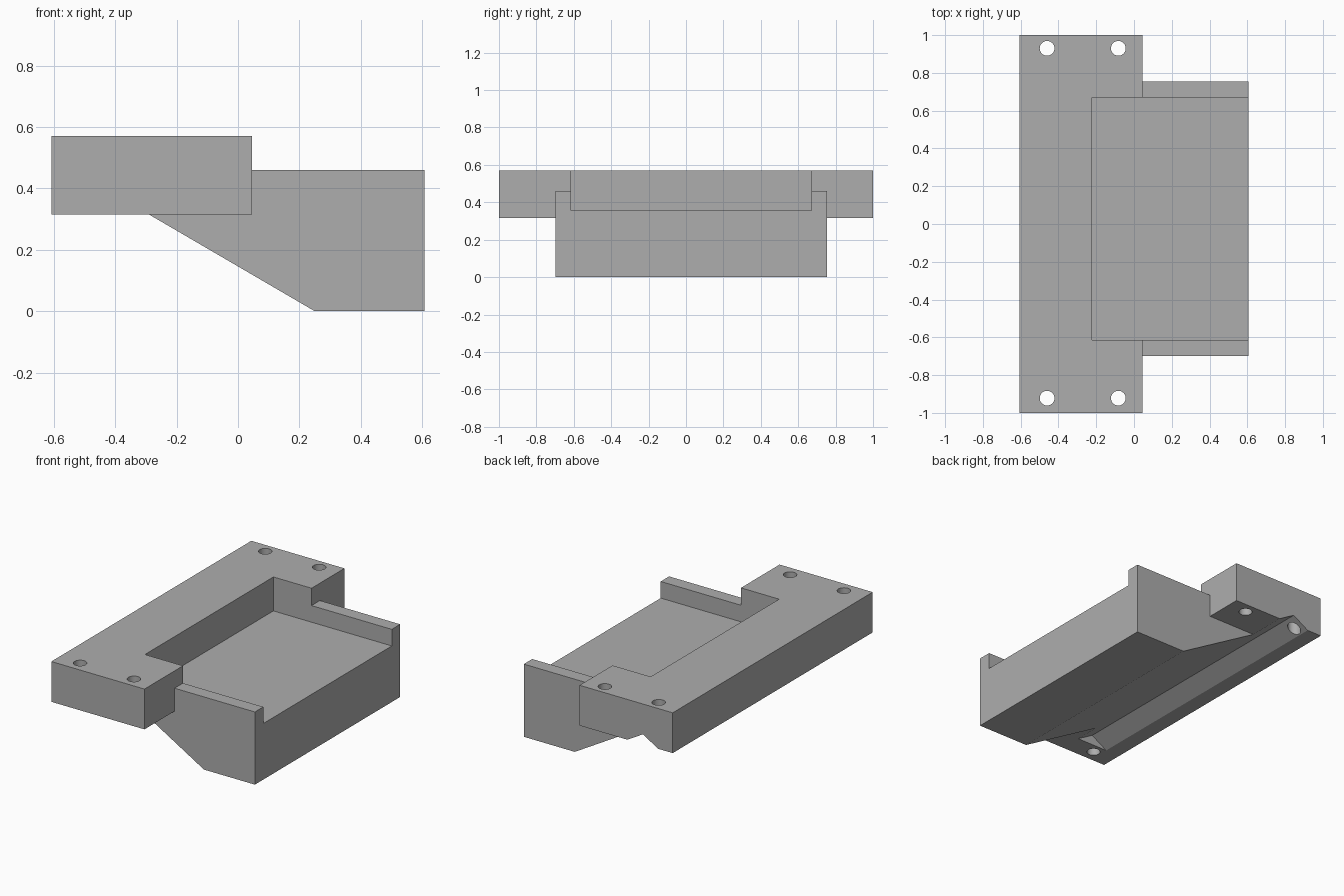
import bpy
import bmesh

cube = bpy.data.objects.get("Cube")
if cube:
    bpy.data.objects.remove(cube, do_unlink=True)

grey = bpy.data.materials.new("plain grey")
grey.use_nodes = True
grey.diffuse_color = (0.42, 0.42, 0.42, 1)
grey.node_tree.nodes["Principled BSDF"].inputs["Base Color"].default_value = grey.diffuse_color


def add_object(name, bm):
    bmesh.ops.recalc_face_normals(bm, faces=bm.faces)
    mesh = bpy.data.meshes.new(name)
    bm.to_mesh(mesh)
    bm.free()
    mesh.materials.append(grey)
    obj = bpy.data.objects.new(name, mesh)
    bpy.context.collection.objects.link(obj)
    return obj


def prism(name, profile, y0, y1):
    """Extrude an x-z profile along y."""
    bm = bmesh.new()
    face = bm.faces.new([bm.verts.new((x, y0, z)) for x, z in profile])
    new = bmesh.ops.extrude_face_region(bm, geom=[face])["geom"]
    verts = [v for v in new if isinstance(v, bmesh.types.BMVert)]
    bmesh.ops.translate(bm, vec=(0, y1 - y0, 0), verts=verts)
    return add_object(name, bm)


def cylinder(name, x, y, z, radius, depth):
    bm = bmesh.new()
    bmesh.ops.create_cone(bm, cap_ends=True, segments=48, radius1=radius,
                          radius2=radius, depth=depth)
    bmesh.ops.translate(bm, vec=(x, y, z), verts=bm.verts)
    return add_object(name, bm)


def combine(target, tool, operation):
    """Apply a boolean and remove its tool object."""
    tool.hide_render = True
    mod = target.modifiers.new(tool.name, "BOOLEAN")
    mod.operation = operation
    mod.solver = "EXACT"
    mod.object = tool
    bpy.context.view_layer.objects.active = target
    bpy.ops.object.modifier_apply(modifier=mod.name)
    bpy.data.objects.remove(tool, do_unlink=True)


def box_profile(x0, x1, z0, z1):
    return [(x0, z0), (x1, z0), (x1, z1), (x0, z1)]


LEFT, RIGHT, STEP = -0.607, 0.607, 0.045
BASE, TOP, RIM, FLOOR = 0.315, 0.57, 0.46, 0.355
RAMP_X, RAMP_FOOT = -0.29, 0.25
slope = BASE / (RAMP_FOOT - RAMP_X)
apex = (-0.398, BASE + slope * 0.108)

# Mounting slab
bracket = prism("mounting_bracket", box_profile(LEFT, STEP, BASE, TOP), -1, 1)

# V groove under the slab, open at the back end only
groove = [apex, (-0.506, BASE), (-0.506, BASE - 0.1), (RAMP_X, BASE - 0.1), (RAMP_X, BASE)]
combine(bracket, prism("groove_cutter", groove, -0.86, 1.1), "DIFFERENCE")

# Tray block with the sloped underside
tray = [(RAMP_X, BASE), (RAMP_FOOT, 0), (RIGHT, 0), (RIGHT, RIM), (-0.2, RIM)]
combine(bracket, prism("tray_block", tray, -0.698, 0.755), "UNION")

# Pocket, open at the top and at the tray end
pocket = box_profile(-0.222, RIGHT + 0.1, FLOOR, TOP + 0.1)
combine(bracket, prism("pocket_cutter", pocket, -0.614, 0.671), "DIFFERENCE")

# Screw holes
for x in (-0.46, -0.083):
    for y in (-0.922, 0.93):
        combine(bracket, cylinder("hole_cutter", x, y, 0.45, 0.039, 0.6), "DIFFERENCE")

# Flat faces with smooth hole walls
bpy.ops.object.select_all(action="DESELECT")
bracket.select_set(True)
bpy.context.view_layer.objects.active = bracket
bpy.ops.object.shade_smooth_by_angle(angle=0.35)
